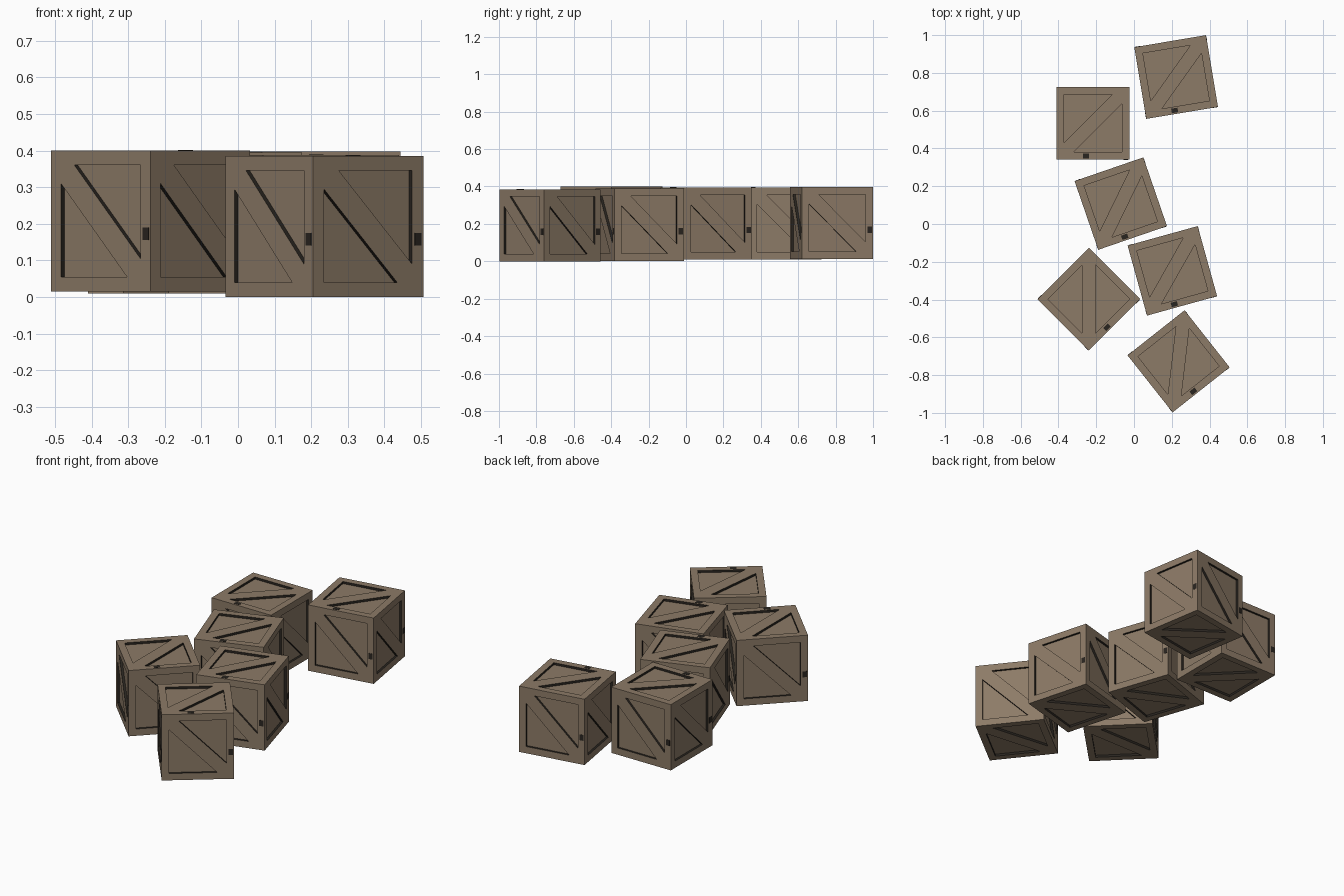
import bpy, bmesh, math
from mathutils import Matrix, Vector

if "Cube" in bpy.data.objects:
    bpy.data.objects.remove(bpy.data.objects["Cube"])

H = 0.1925      # half crate size
I = 0.153       # half size of the panel opening
K = 0.102       # where the diagonal plank meets the frame
DEPTH = 0.013   # panel recess


def material(name, col):
    m = bpy.data.materials.new(name)
    m.diffuse_color = (*col, 1)
    m.use_nodes = True
    m.node_tree.nodes["Principled BSDF"].inputs["Base Color"].default_value = m.diffuse_color
    return m


wood = material("weathered wood", (0.265, 0.197, 0.135))
dark = material("dark grime", (0.022, 0.018, 0.014))


def add_side(bm, mat, flip):
    """One crate side: frame, diagonal plank and two recessed triangles."""
    s = -1 if flip else 1

    def face(pts, idx=0):
        vs = [bm.verts.new(mat @ Vector((s * x, y, H - z))) for x, y, z in pts]
        if flip:
            vs.reverse()
        bm.faces.new(vs).material_index = idx

    def flat(pts, z=0):
        face([(x, y, z) for x, y in pts])

    # frame boards
    flat([(-H, H), (-I, I), (-K, I), (I, I), (H, H)])
    flat([(H, H), (I, I), (I, -K), (I, -I), (H, -H)])
    flat([(H, -H), (I, -I), (K, -I), (-I, -I), (-H, -H)])
    flat([(-H, -H), (-I, -I), (-I, K), (-I, I), (-H, H)])
    # diagonal plank
    flat([(-I, I), (-I, K), (K, -I), (I, -I), (I, -K), (-K, I)])
    # recessed panels with dark walls
    for tri in ([(-K, I), (I, -K), (I, I)], [(-I, K), (-I, -I), (K, -I)]):
        flat(tri, DEPTH)
        for a, b in zip(tri, tri[1:] + tri[:1]):
            face([(*a, 0), (*b, 0), (*b, DEPTH), (*a, DEPTH)], 1)


bm = bmesh.new()
upright = Matrix.Rotation(math.pi / 2, 4, 'X')
sides = [Matrix.Rotation(i * math.pi / 2, 4, 'Z') @ upright for i in range(4)]
top = Matrix.Identity(4)
bottom = Matrix.Rotation(math.pi, 4, 'X')
for m in sides:
    add_side(bm, m, False)
add_side(bm, top, True)
add_side(bm, bottom, True)
bmesh.ops.remove_doubles(bm, verts=bm.verts, dist=0.0002)
bmesh.ops.recalc_face_normals(bm, faces=bm.faces)

# small dark stain plates on the frame
stains = [(m, 0.174, -0.035, 0.024, 0.034) for m in sides]
stains.append((top, -0.037, -0.173, 0.034, 0.024))
for m, u, v, w, h in stains:
    r = bmesh.ops.create_cube(bm, size=1, matrix=m @ Matrix.Translation((u, v, H))
                              @ Matrix.Diagonal((w, h, 0.002, 1)))
    for f in {f for vert in r["verts"] for f in vert.link_faces}:
        f.material_index = 1

mesh = bpy.data.meshes.new("crate")
bm.to_mesh(mesh)
bm.free()
mesh.materials.append(wood)
mesh.materials.append(dark)

# x, y, base height, turn in degrees
crates = [
    (0.223, 0.778, 0.012, 9.5),
    (-0.217, 0.533, 0.010, 0),
    (-0.070, 0.108, 0.010, 19),
    (0.203, -0.248, 0.003, 15.5),
    (-0.239, -0.398, 0.015, 45),
    (0.236, -0.727, 0.0, 38.3),
]
for n, (x, y, z, turn) in enumerate(crates, 1):
    ob = bpy.data.objects.new(f"crate_{n}", mesh)
    ob.location = (x, y, z + H)
    ob.rotation_euler.z = math.radians(turn)
    bpy.context.collection.objects.link(ob)
